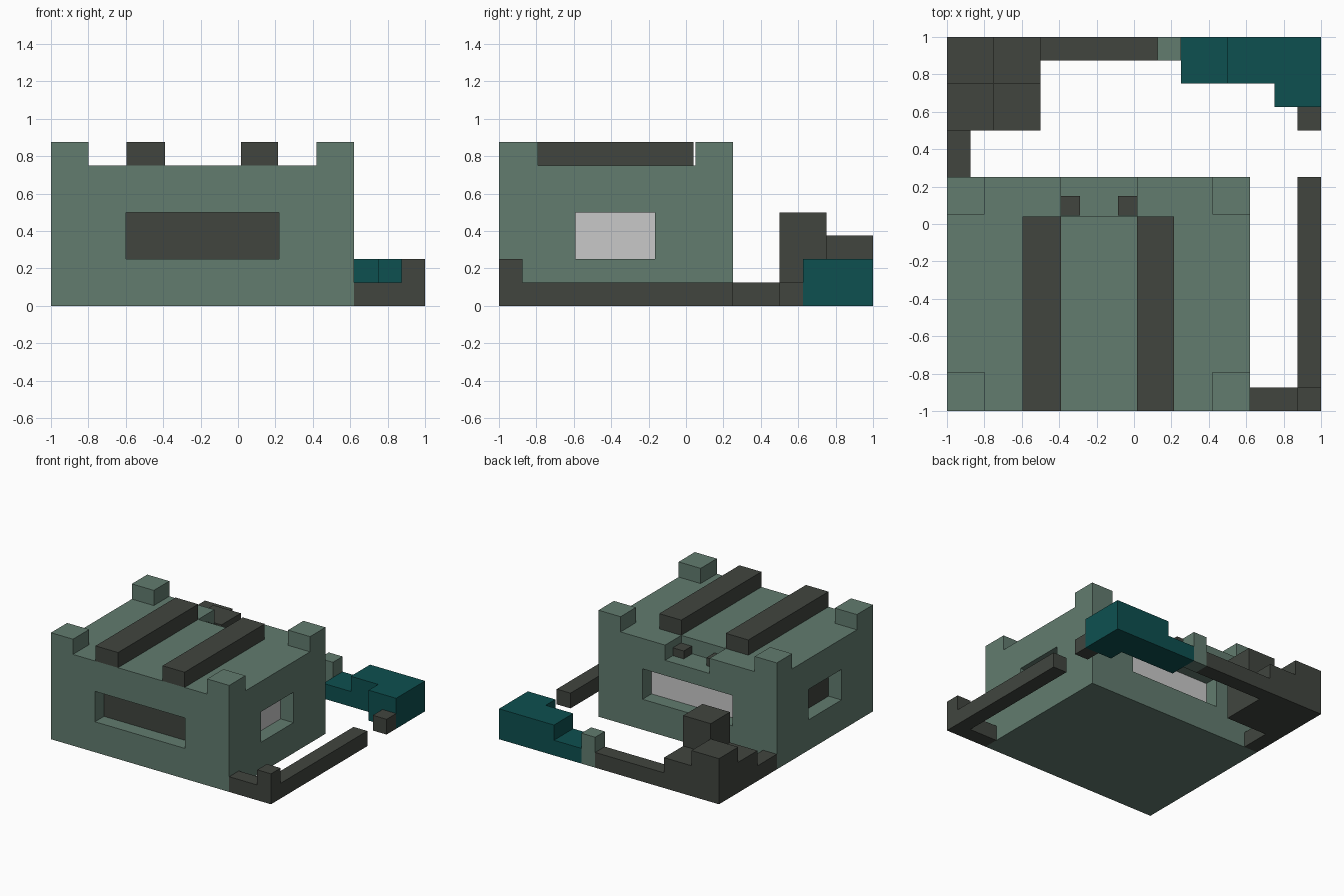
import bpy

cube = bpy.data.objects.get("Cube")
if cube:
    bpy.data.objects.remove(cube, do_unlink=True)


def material(name, hex_code):
    rgb = [int(hex_code[i:i + 2], 16) / 255 for i in (0, 2, 4)]
    rgb = [c / 12.92 if c <= 0.04 else ((c + 0.055) / 1.055) ** 2.4 for c in rgb]
    mat = bpy.data.materials.new(name)
    mat.use_nodes = True
    mat.diffuse_color = (*rgb, 1)
    mat.node_tree.nodes["Principled BSDF"].inputs["Base Color"].default_value = (*rgb, 1)
    return mat


green = material("sage_green", "627C6F")
dark = material("charcoal", "41453F")
teal = material("deep_teal", "0D5050")
pale = material("pale_grey", "C9C9C9")


def box(name, x, y, z, mat=None):
    """Box from (low, high) spans on each axis."""
    spans = (x, y, z)
    bpy.ops.mesh.primitive_cube_add(size=1, location=[(a + b) / 2 for a, b in spans])
    ob = bpy.context.object
    ob.name = ob.data.name = name
    ob.scale = [b - a for a, b in spans]
    bpy.ops.object.transform_apply(location=False, rotation=False, scale=True)
    if mat:
        ob.data.materials.append(mat)
    return ob


def cut(target, *spans):
    """Subtract a box from the target and drop the cutter."""
    cutter = box("cutter", *spans)
    cutter.hide_render = True
    mod = target.modifiers.new("cut", 'BOOLEAN')
    mod.operation = 'DIFFERENCE'
    mod.solver = 'EXACT'
    mod.object = cutter
    bpy.context.view_layer.objects.active = target
    bpy.ops.object.modifier_apply(modifier=mod.name)
    bpy.data.objects.remove(cutter, do_unlink=True)


# Main building, with a notch at the back edge of the roof
X0, X1, Y0, Y1, ROOF, TOP = -1, 0.62, -1, 0.25, 0.75, 0.875
DEPTH, PLATE, OUT = 0.125, 0.008, 0.1
body = box("building", (X0, X1), (Y0, Y1), (0, ROOF), green)
notch_x, notch_y, notch_z = (-0.39, 0.015), 0.04, 0.625
cut(body, notch_x, (notch_y, Y1 + OUT), (notch_z, ROOF + OUT))

# Recessed windows with a thin pane at the bottom of each recess
wide, side, height = (-0.6, 0.22), (-0.59, -0.165), (0.25, 0.5)
for name, axis, edge, inward, mat in (
        ("front", 1, Y0, 1, dark), ("back", 1, Y1, -1, pale),
        ("left", 0, X1, -1, pale), ("right", 0, X0, 1, dark)):
    deep = edge + inward * DEPTH
    hole = sorted((edge - inward * OUT, deep))
    pane = sorted((deep, deep - inward * PLATE))
    if axis:
        cut(body, wide, hole, height)
        box(name + "_window_pane", wide, pane, height, mat)
    else:
        cut(body, hole, side, height)
        box(name + "_window_pane", pane, side, height, mat)

# Corner posts and beams on the roof
for xn, x in (("right", (X0, -0.8)), ("left", (0.42, X1))):
    for yn, y in (("front", (Y0, -0.79)), ("back", (0.05, Y1))):
        box(f"{yn}_{xn}_roof_post", x, y, (ROOF, TOP), green)
for name, x in (("right", (-0.595, -0.39)), ("left", (0.015, 0.215))):
    box(name + "_roof_beam", x, (Y0, notch_y), (ROOF, TOP), dark)

# Small blocks resting in the notch
for name, x in (("right", (-0.39, -0.29)), ("left", (-0.085, 0.015))):
    box(name + "_notch_block", x, (0.045, 0.15), (notch_z, 0.69), dark)

# Low yard wall and its corner post
LOW, MID = 0.125, 0.25
box("front_wall", (X1, 0.875), (-1, -0.875), (0, LOW), dark)
box("wall_corner_post", (0.875, 1), (-1, -0.875), (0, MID), dark)
box("left_wall", (0.875, 1), (-0.875, 0.25), (0, LOW), dark)
box("left_wall_stub", (0.875, 1), (0.5, 0.625), (0, LOW), dark)
box("right_wall", (-1, -0.875), (0.25, 0.5), (0, LOW), dark)
box("back_wall", (-0.5, 0.125), (0.875, 1), (0, LOW), dark)
box("back_wall_post", (0.125, 0.25), (0.875, 1), (0, MID), green)

# Stepped tower of four square stacks
for name, x, y, top in (("outer", -1, 0.75, 0.375), ("back", -0.75, 0.75, MID),
                        ("side", -1, 0.5, MID), ("inner", -0.75, 0.5, 0.5)):
    box(name + "_tower_stack", (x, x + 0.25), (y, y + 0.25), (0, top), dark)

# Teal corner structure
box("teal_corner", (0.5, 1), (0.75, 1), (0, MID), teal)
box("teal_corner_arm", (0.75, 1), (0.625, 0.75), (0, MID), teal)
box("teal_low_step", (0.25, 0.5), (0.75, 1), (0, LOW), teal)
